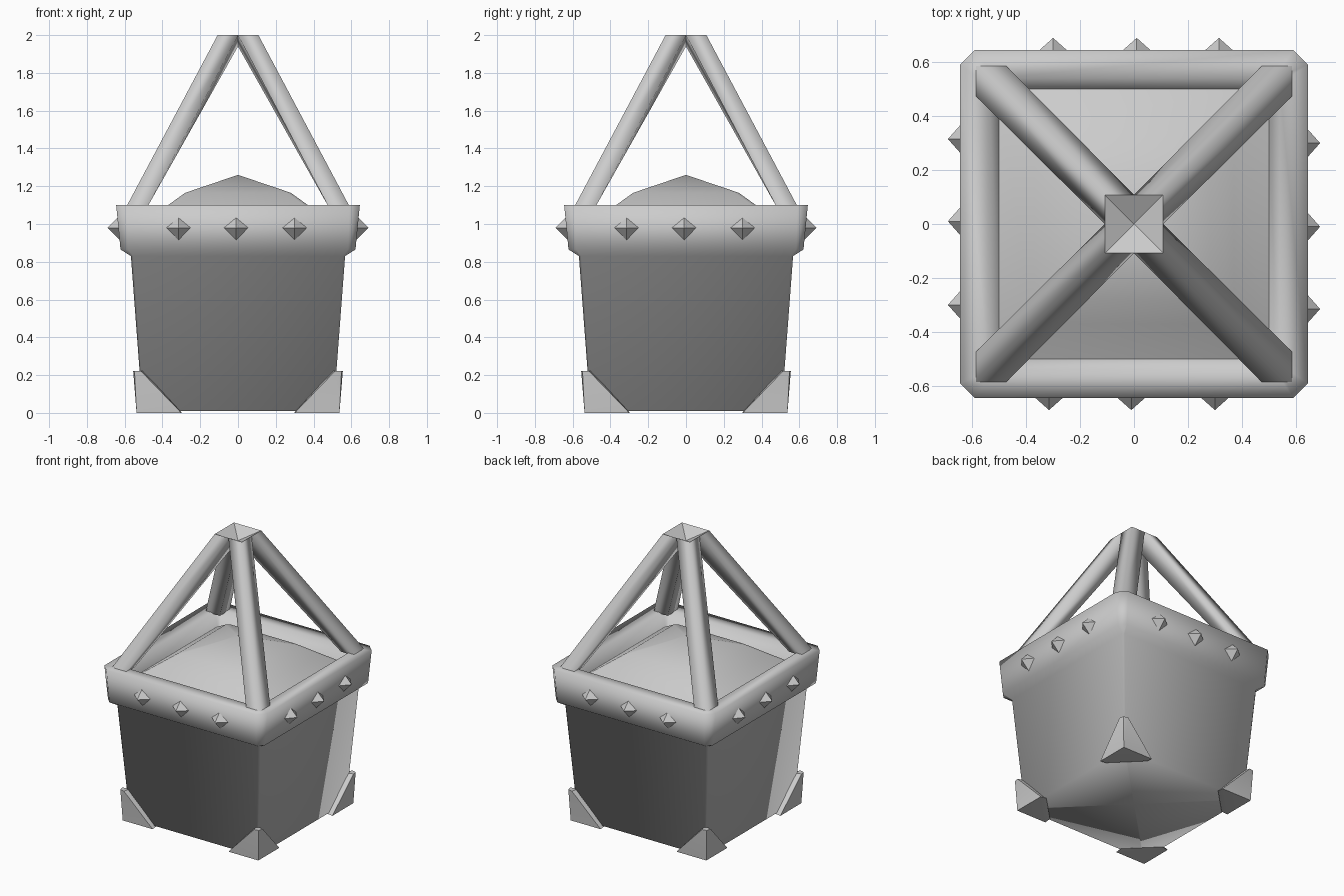
import bpy, bmesh
from mathutils import Vector, Matrix
from math import pi

if "Cube" in bpy.data.objects:
    bpy.data.objects.remove(bpy.data.objects["Cube"])


def finish(name, bm, smooth=True):
    bmesh.ops.recalc_face_normals(bm, faces=bm.faces)
    for f in bm.faces:
        f.smooth = smooth
    me = bpy.data.meshes.new(name)
    bm.to_mesh(me)
    bm.free()
    ob = bpy.data.objects.new(name, me)
    bpy.context.collection.objects.link(ob)
    return ob


def loft(bm, rings):
    """Bridge rings of equal vertex count, return the bmesh rings."""
    vr = [[bm.verts.new(p) for p in r] for r in rings]
    n = len(vr[0])
    for a, b in zip(vr, vr[1:]):
        for i in range(n):
            bm.faces.new((a[i], a[(i + 1) % n], b[(i + 1) % n], b[i]))
    return vr


def chamfered_square(h, c, z):
    k = h - c
    return [(k, -h, z), (h, -k, z), (h, k, z), (k, h, z),
            (-k, h, z), (-h, k, z), (-h, -k, z), (-k, -h, z)]


def fan(bm, ring, z):
    mid = bm.verts.new((0, 0, z))
    for i in range(len(ring)):
        bm.faces.new((ring[i], ring[(i + 1) % len(ring)], mid))


# Tapered bucket with overhanging rim, open at the top
profile = [(0.505, 0.006, 0.01), (0.567, 0.012, 0.83), (0.622, 0.04, 0.865),
           (0.645, 0.055, 1.10), (0.54, 0.02, 1.10), (0.49, 0.02, 0.98)]
bm = bmesh.new()
rings = loft(bm, [chamfered_square(h, c, z) for h, c, z in profile])
fan(bm, rings[0], 0.01)
for a, b in zip(rings[0], rings[1]):
    bm.edges.get((a, b)).smooth = False
finish("bucket", bm)

# Heaped contents
bm = bmesh.new()
rings = loft(bm, [chamfered_square(h, 0.02, z)
                  for h, z in ((0.51, 1.0), (0.37, 1.10), (0.28, 1.165))])
fan(bm, rings[-1], 1.26)
finish("heaped_contents", bm)

# Four slanted handle bars meeting at the top
for i in range(4):
    bm = bmesh.new()
    lo, hi = 0.48, 0.592
    base = [(lo, lo, 1.09), (hi, lo, 1.09), (hi, hi, 1.09), (lo, hi, 1.09)]
    top = [(0, 0, 1.94), (0.108, 0, 2), (0.108, 0.108, 2), (0, 0.108, 2)]
    vr = loft(bm, [base, top])
    bm.faces.new((vr[1][0], vr[1][1], vr[1][2]))
    bm.faces.new((vr[1][0], vr[1][2], vr[1][3]))
    for v in vr[1]:
        for e in v.link_edges:
            if e.other_vert(v) in vr[1]:
                e.smooth = False
    bm.transform(Matrix.Rotation(i * pi / 2, 4, 'Z'))
    finish(f"handle_bar_{i + 1}", bm)

# Corner guards at the foot of the bucket
for i in range(4):
    bm = bmesh.new()
    pts = [(0.537, 0.537, 0), (0.30, 0.537, 0), (0.537, 0.30, 0),
           (0.30, 0.49, 0.005), (0.49, 0.30, 0.005),
           (0.555, 0.515, 0.222), (0.515, 0.555, 0.222),
           (0.548, 0.548, 0.222), (0.50, 0.50, 0.222)]
    for p in pts:
        bm.verts.new(p)
    bmesh.ops.convex_hull(bm, input=bm.verts)
    bm.transform(Matrix.Rotation(i * pi / 2, 4, 'Z'))
    ob = finish(f"corner_guard_{i + 1}", bm)
    ob.data.set_sharp_from_angle(angle=0.6)

# Pyramid studs, three on each side of the rim
for side in range(4):
    for j, x in enumerate((-0.315, -0.01, 0.30)):
        bm = bmesh.new()
        ring = [bm.verts.new((x + dx, -0.625, 0.98 + dz))
                for dx, dz in ((-0.073, 0), (0, -0.067), (0.073, 0), (0, 0.067))]
        tip = bm.verts.new((x, -0.69, 0.98))
        bm.faces.new(ring)
        for k in range(4):
            bm.faces.new((ring[k], ring[(k + 1) % 4], tip))
        bm.transform(Matrix.Rotation(side * pi / 2, 4, 'Z'))
        finish(f"stud_{side + 1}_{j + 1}", bm, smooth=False)
